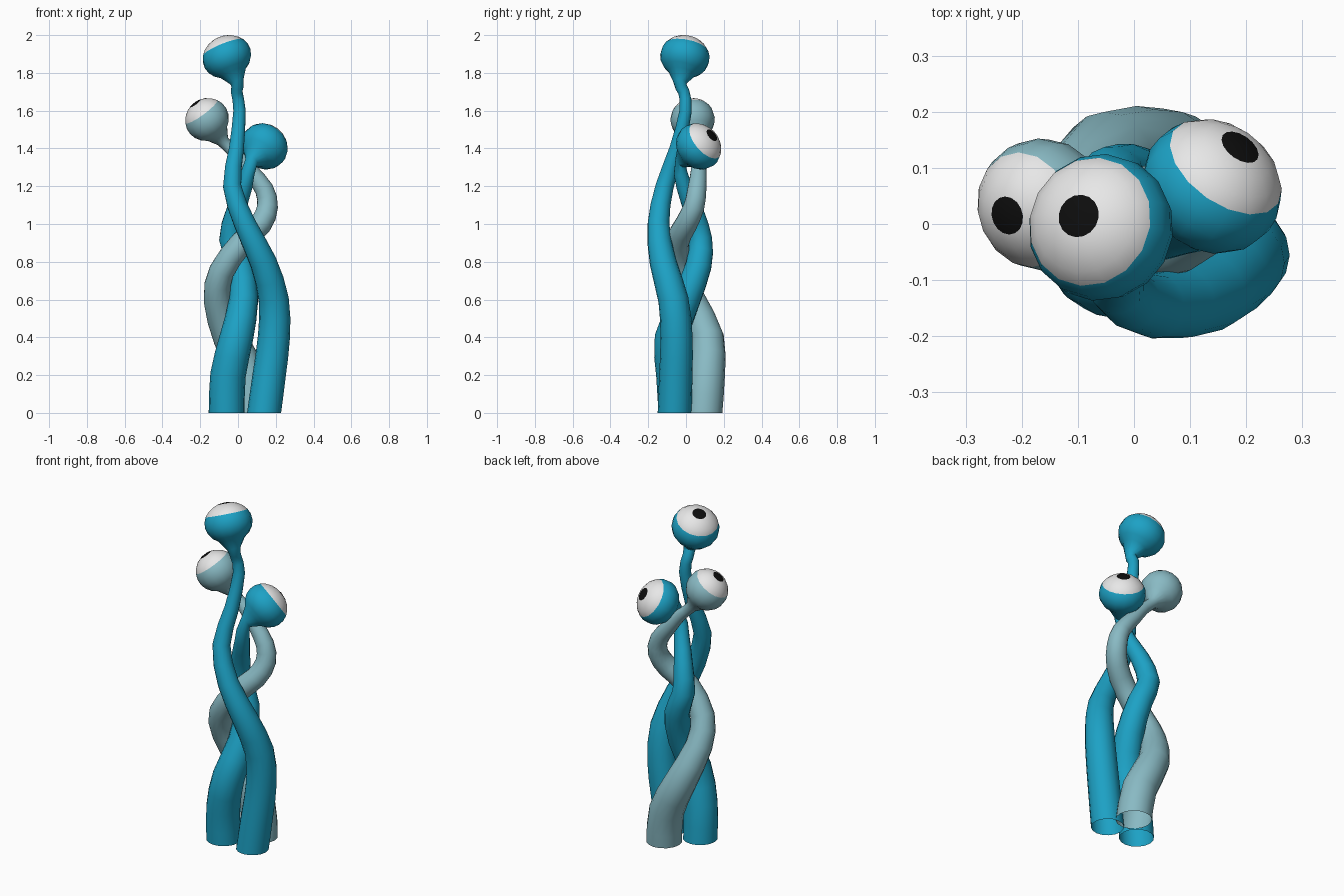
import bpy, bmesh, math
from mathutils import Vector

if "Cube" in bpy.data.objects:
    bpy.data.objects.remove(bpy.data.objects["Cube"])

SIDES = 16


def material(name, rgb):
    m = bpy.data.materials.new(name)
    m.diffuse_color = (*rgb, 1)
    m.use_nodes = True
    m.node_tree.nodes["Principled BSDF"].inputs["Base Color"].default_value = m.diffuse_color
    return m


teal = material("teal_skin", (0.012, 0.36, 0.56))
pale = material("pale_teal_skin", (0.25, 0.49, 0.55))
white = material("eye_white", (0.83, 0.83, 0.83))
black = material("pupil_black", (0.004, 0.004, 0.004))


def catmull(a, b, c, d, t):
    return 0.5 * (2 * b + (c - a) * t + (2 * a - 5 * b + 4 * c - d) * t * t
                  + (3 * b - a - 3 * c + d) * t ** 3)


def eye_stalk(name, skin, path, center, look, width, depth):
    """Twisting tapered stalk, open below, ending in a bulb whose tip is an eye.
    path: (x, y, z, radius) points; look: direction of the eye."""
    center, look = Vector(center), Vector(look).normalized()
    neck = center - look * (depth * 1.3)
    pts = [Vector(p) for p in path] + [Vector((*neck, width * 0.28))]
    padded = [pts[0]] + pts + [Vector((*center, width * 0.5))]
    samples = []
    for i in range(len(pts) - 1):
        for t in (0, 0.5):
            samples.append(catmull(*padded[i:i + 4], t))
    samples.append(pts[-1])

    # stalk rings: centre, radius, tangent, colour slot
    rings = []
    for i, s in enumerate(samples):
        if i == 0:
            tan = Vector((0, 0, 1))
        elif i == len(samples) - 1:
            tan = look
        else:
            tan = (samples[i + 1] - samples[i - 1]).xyz.normalized()
        rings.append((s.xyz, s.w, tan, 0))
    # bulb rings, from the neck to the edge of the pupil
    for angle, slot in ((147, 0), (130, 0), (112, 0), (95, 0), (78, 0),
                        (62, 0), (47, 1), (31, 1), (17, 1)):
        a = math.radians(angle)
        rings.append((center + look * depth * math.cos(a),
                      width * math.sin(a), look, slot))

    # skin the rings with a frame carried along the path
    bm = bmesh.new()
    u = Vector((1, 0, 0))
    last = None
    for pos, rad, tan, slot in rings:
        u = (u - tan * u.dot(tan)).normalized()
        v = tan.cross(u)
        ring = []
        for k in range(SIDES):
            a = math.tau * k / SIDES
            ring.append(bm.verts.new(pos + rad * (u * math.cos(a) + v * math.sin(a))))
        if last:
            for k in range(SIDES):
                j = (k + 1) % SIDES
                f = bm.faces.new((last[k], last[j], ring[j], ring[k]))
                f.material_index = slot
        last = ring
    # pupil
    tip = bm.verts.new(center + look * depth)
    for k in range(SIDES):
        f = bm.faces.new((last[k], last[(k + 1) % SIDES], tip))
        f.material_index = 2

    mesh = bpy.data.meshes.new(name)
    bm.to_mesh(mesh)
    bm.free()
    for m in (skin, white, black):
        mesh.materials.append(m)
    ob = bpy.data.objects.new(name, mesh)
    bpy.context.collection.objects.link(ob)
    bpy.ops.object.select_all(action='DESELECT')
    ob.select_set(True)
    bpy.context.view_layer.objects.active = ob
    bpy.ops.object.shade_smooth_by_angle(angle=math.radians(50))


# tallest stalk, starting front right
eye_stalk("tall_eye_stalk", teal, [
    (0.138, -0.06, 0, 0.09), (0.165, -0.054, 0.2, 0.088), (0.19, -0.05, 0.4, 0.085),
    (0.189, -0.067, 0.6, 0.08), (0.133, -0.122, 0.8, 0.071), (0.037, -0.146, 1.0, 0.058),
    (-0.031, -0.113, 1.2, 0.049), (-0.008, -0.048, 1.4, 0.04), (0.008, -0.002, 1.6, 0.033),
    (-0.007, -0.012, 1.7, 0.031),
], (-0.059, -0.006, 1.885), (-0.37, 0.19, 0.91), 0.132, 0.112)

# shortest stalk, starting front left
eye_stalk("short_eye_stalk", teal, [
    (-0.06, -0.05, 0, 0.095), (-0.053, -0.064, 0.2, 0.094), (-0.008, -0.077, 0.4, 0.089),
    (0.03, 0.0, 0.6, 0.077), (0.013, 0.067, 0.78, 0.069), (-0.039, 0.077, 0.92, 0.062),
    (-0.01, 0.04, 1.07, 0.052), (0.035, -0.01, 1.2, 0.042),
], (0.139, 0.067, 1.411), (0.48, 0.67, 0.565), 0.129, 0.109)

# middle stalk, starting at the back
eye_stalk("middle_eye_stalk", pale, [
    (0.08, 0.093, 0, 0.099), (0.052, 0.109, 0.2, 0.097), (-0.045, 0.113, 0.4, 0.088),
    (-0.109, 0.03, 0.6, 0.074), (-0.087, -0.033, 0.75, 0.067), (0.02, -0.047, 0.9, 0.063),
    (0.12, 0.001, 1.0, 0.06), (0.156, 0.042, 1.09, 0.056), (0.138, 0.058, 1.185, 0.05),
    (0.065, 0.067, 1.28, 0.042), (-0.013, 0.065, 1.375, 0.034),
], (-0.164, 0.035, 1.553), (-0.56, -0.18, 0.77), 0.118, 0.112)
